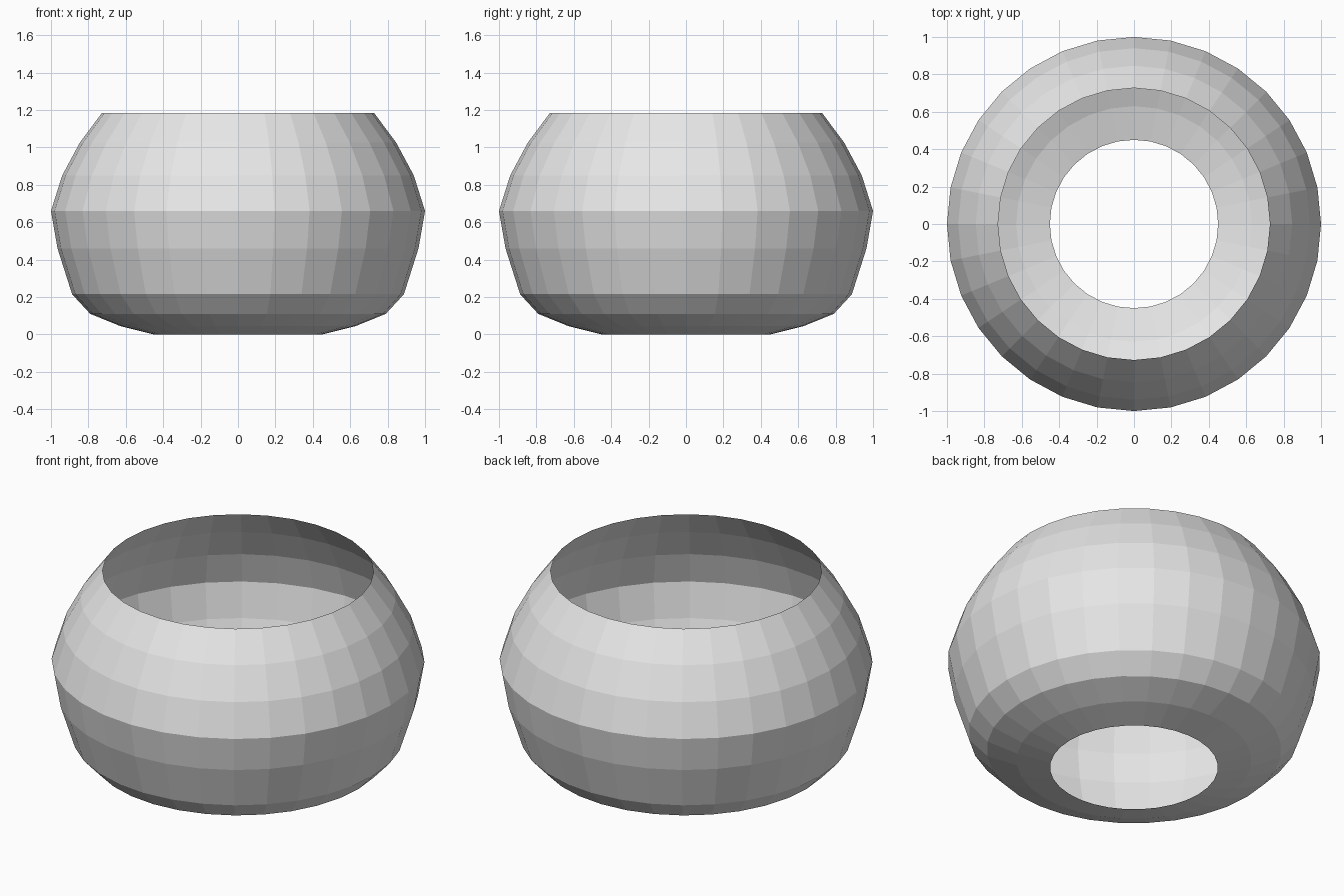
import bpy
import bmesh
from math import cos, sin, tau

cube = bpy.data.objects.get("Cube")
if cube:
    bpy.data.objects.remove(cube, do_unlink=True)

SIDES = 32
# radius and height of each ring, from the base opening to the rim
PROFILE = [(0.45, 0), (0.63, 0.045), (0.79, 0.11), (0.887, 0.215),
           (0.965, 0.46), (1, 0.66), (0.94, 0.85), (0.846, 1.025), (0.727, 1.185)]

grey = bpy.data.materials.new("plain grey")
grey.use_nodes = True
grey.diffuse_color = (0.8, 0.8, 0.8, 1)
grey.node_tree.nodes["Principled BSDF"].inputs["Base Color"].default_value = grey.diffuse_color

# Thin round bowl wall, open at the top and the base
bm = bmesh.new()
rings = [[bm.verts.new((r * cos(tau * i / SIDES), r * sin(tau * i / SIDES), z))
          for i in range(SIDES)] for r, z in PROFILE]
for low, high in zip(rings, rings[1:]):
    for i in range(SIDES):
        j = (i + 1) % SIDES
        bm.faces.new((low[i], low[j], high[j], high[i]))

mesh = bpy.data.meshes.new("bowl_wall")
bm.to_mesh(mesh)
bm.free()
mesh.materials.append(grey)
bowl = bpy.data.objects.new("bowl_wall", mesh)
bpy.context.collection.objects.link(bowl)
